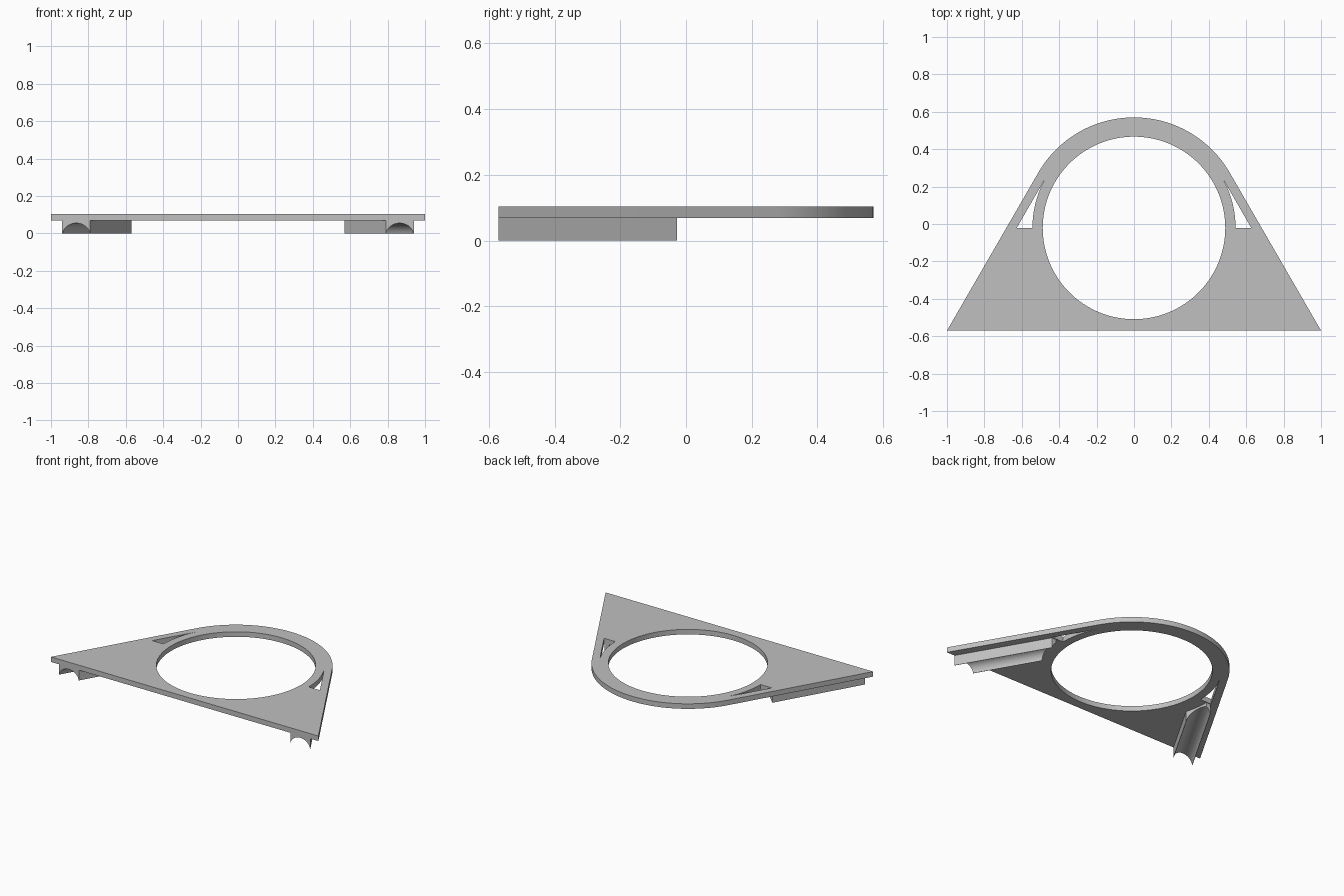
import bpy, bmesh
from math import sin, cos, pi, radians, sqrt
from mathutils import Vector

cube = bpy.data.objects.get("Cube")
if cube:
    bpy.data.objects.remove(cube)

CY = -0.021                  # centre of the ring
FRONT = -0.57                # front edge of the plate
Z0, Z1 = 0.069, 0.103        # underside and top of the plate
R_HOLE, R_SLOT, R_OUT, R_TRIM = 0.488, 0.543, 0.591, 0.594

grey = bpy.data.materials.new("plain grey")
grey.use_nodes = True
colour = (0.53, 0.53, 0.53, 1)
grey.diffuse_color = colour
grey.node_tree.nodes["Principled BSDF"].inputs["Base Color"].default_value = colour


def arc(r, a, b, n):
    """Points on a circle around the ring centre, angles in degrees."""
    angles = [radians(a + (b - a) * i / n) for i in range(n + 1)]
    return [(r * cos(t), CY + r * sin(t)) for t in angles]


def activate(ob):
    bpy.ops.object.select_all(action='DESELECT')
    ob.select_set(True)
    bpy.context.view_layer.objects.active = ob


def finish(ob):
    activate(ob)
    bpy.ops.object.shade_smooth_by_angle(angle=radians(30))


def plate(name, outlines):
    """Flat plate from an outer outline and hole outlines."""
    curve = bpy.data.curves.new(name, 'CURVE')
    curve.dimensions = '2D'
    curve.fill_mode = 'BOTH'
    curve.extrude = (Z1 - Z0) / 2
    for pts in outlines:
        sp = curve.splines.new('POLY')
        sp.points.add(len(pts) - 1)
        for p, (x, y) in zip(sp.points, pts):
            p.co = (x, y, 0, 1)
        sp.use_cyclic_u = True
    curve.materials.append(grey)
    ob = bpy.data.objects.new(name, curve)
    bpy.context.collection.objects.link(ob)
    ob.location.z = (Z0 + Z1) / 2
    activate(ob)
    bpy.ops.object.convert(target='MESH')
    ob = bpy.context.object
    bm = bmesh.new()
    bm.from_mesh(ob.data)
    bmesh.ops.remove_doubles(bm, verts=bm.verts, dist=0.0001)
    bmesh.ops.recalc_face_normals(bm, faces=bm.faces)
    bm.to_mesh(ob.data)
    bm.free()
    finish(ob)


def rail(name, side):
    """Grooved rail under one slanted edge, trimmed clear of the ring."""
    inner, outer, mid = 0.79, 0.94, 0.865
    r, c = 0.0636, -0.0086
    start = math_start = 0.137
    groove = []
    for i in range(25):
        t = start + (pi - 2 * math_start) * i / 24
        groove.append((mid + r * cos(t) / cos(pi / 6), max(0, c + r * sin(t))))
    profile = [(inner, 0), (inner, Z0), (outer, Z0), (outer, 0)] + groove
    length = 0.543
    bm = bmesh.new()
    face = bm.faces.new([bm.verts.new((side * x, FRONT, z)) for x, z in profile])
    ext = bmesh.ops.extrude_face_region(bm, geom=[face])
    verts = [v for v in ext["geom"] if isinstance(v, bmesh.types.BMVert)]
    bmesh.ops.translate(bm, verts=verts,
                        vec=Vector((-side * length / sqrt(3), length, 0)))
    bmesh.ops.recalc_face_normals(bm, faces=bm.faces)
    mesh = bpy.data.meshes.new(name)
    bm.to_mesh(mesh)
    bm.free()
    mesh.materials.append(grey)
    ob = bpy.data.objects.new(name, mesh)
    bpy.context.collection.objects.link(ob)

    # round cutter clears the inner end of the rail
    bpy.ops.mesh.primitive_cylinder_add(vertices=128, radius=R_TRIM, depth=1,
                                        location=(0, CY, 0))
    cutter = bpy.context.object
    cutter.hide_render = True
    cutter.data.materials.append(grey)
    mod = ob.modifiers.new("trim", 'BOOLEAN')
    mod.operation = 'DIFFERENCE'
    mod.solver = 'EXACT'
    mod.object = cutter
    activate(ob)
    bpy.ops.object.modifier_apply(modifier=mod.name)
    bpy.data.objects.remove(cutter)
    finish(ob)


# plate: triangle sides running tangent into a round back, hole and two slots
outline = [(-1, FRONT), (1, FRONT)] + arc(R_OUT, 30, 150, 64)
hole = arc(R_HOLE, 0, 360, 128)[:-1]
slot = arc(R_SLOT, 0, 29.5, 16) + [(R_SLOT / cos(pi / 6), CY)]
plate("ring_plate", [outline, hole, slot, [(-x, y) for x, y in slot]])

# rails under both slanted edges
rail("left_rail", 1)
rail("right_rail", -1)
